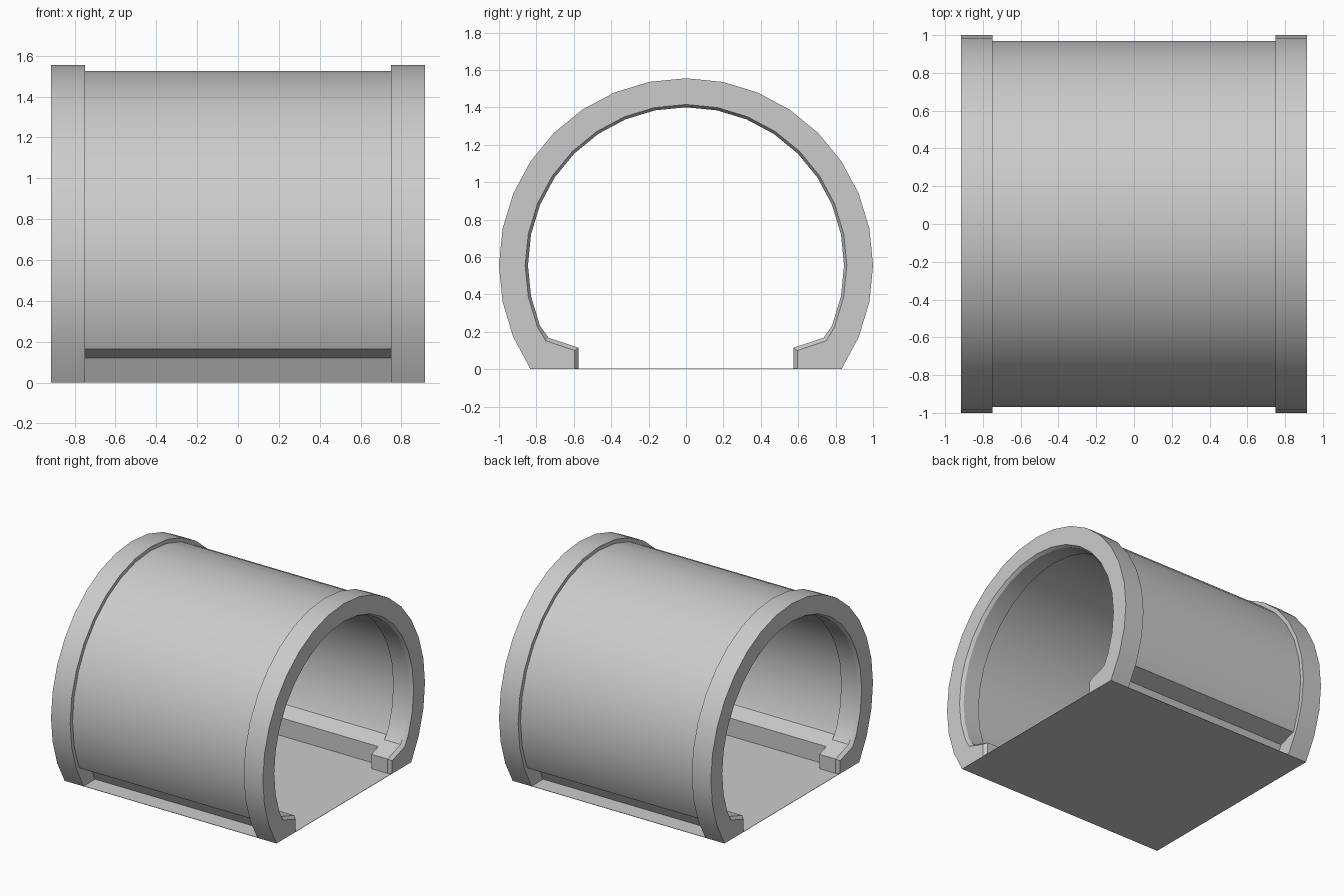
import bpy
import bmesh
from math import sin, cos, pi, radians

cube = bpy.data.objects.get("Cube")
if cube:
    bpy.data.objects.remove(cube, do_unlink=True)

STEP = pi / 16                   # arches use 32 sides per full circle
CENTRE_Z = -cos(11 * STEP)       # arch centre height, so the feet reach z = 0
FLOOR_Y = sin(11 * STEP)

grey = bpy.data.materials.new("light_grey")
grey.use_nodes = True
COLOUR = (0.6, 0.6, 0.6, 1)
grey.diffuse_color = COLOUR
grey.node_tree.nodes["Principled BSDF"].inputs["Base Color"].default_value = COLOUR


def half_arc(radius):
    """Points from the crown down one side."""
    return [(radius * sin(i * STEP), CENTRE_Z + radius * cos(i * STEP)) for i in range(11)]


def closed_profile(outer, inner):
    """Mirror the half outlines (crown to foot) into one closed loop."""
    def full(half):
        return [(-y, z) for y, z in reversed(half[1:])] + half
    return full(outer) + full(inner)[::-1]


def loft(name, sections):
    """Join matching profiles given as (x, profile) and cap both ends."""
    bm = bmesh.new()
    loops = [[bm.verts.new((x, y, z)) for y, z in prof] for x, prof in sections]
    n = len(loops[0])
    for a, b in zip(loops, loops[1:]):
        for i in range(n):
            j = (i + 1) % n
            bm.faces.new((a[i], a[j], b[j], b[i]))
    bm.faces.new(loops[0])
    bm.faces.new(loops[-1])
    bmesh.ops.recalc_face_normals(bm, faces=bm.faces)
    mesh = bpy.data.meshes.new(name)
    bm.to_mesh(mesh)
    bm.free()
    mesh.materials.append(grey)
    obj = bpy.data.objects.new(name, mesh)
    bpy.context.collection.objects.link(obj)
    bpy.ops.object.select_all(action="DESELECT")
    obj.select_set(True)
    bpy.context.view_layer.objects.active = obj
    bpy.ops.object.shade_smooth_by_angle(angle=radians(25))
    return obj


# End collars, with a small chamfer round the opening and a lip at each foot
collar_outer = half_arc(1.0) + [(FLOOR_Y, 0)]
collar_main = closed_profile(
    collar_outer, half_arc(0.845) + [(0.735, 0.168), (0.575, 0.115), (0.575, 0)])
collar_end = closed_profile(
    collar_outer, half_arc(0.86) + [(0.75, 0.152), (0.595, 0.1), (0.595, 0)])
for side, name in ((1, "left_collar"), (-1, "right_collar")):
    loft(name, [(side * 0.75, collar_main), (side * 0.89, collar_main),
                (side * 0.915, collar_end)])

# Arched shell between the collars, undercut at the foot
shell = closed_profile(
    half_arc(0.97) + [(0.886, 0.165), (0.75, 0.12), (0.69, 0)],
    half_arc(0.87) + [(0.787, 0.185), (0.66, 0.143), (0.66, 0)])
loft("arched_shell", [(-0.75, shell), (0.75, shell)])

# Thin floor
floor = [(-FLOOR_Y, 0), (FLOOR_Y, 0), (FLOOR_Y, 0.003), (-FLOOR_Y, 0.003)]
loft("floor", [(-0.915, floor), (0.915, floor)])
